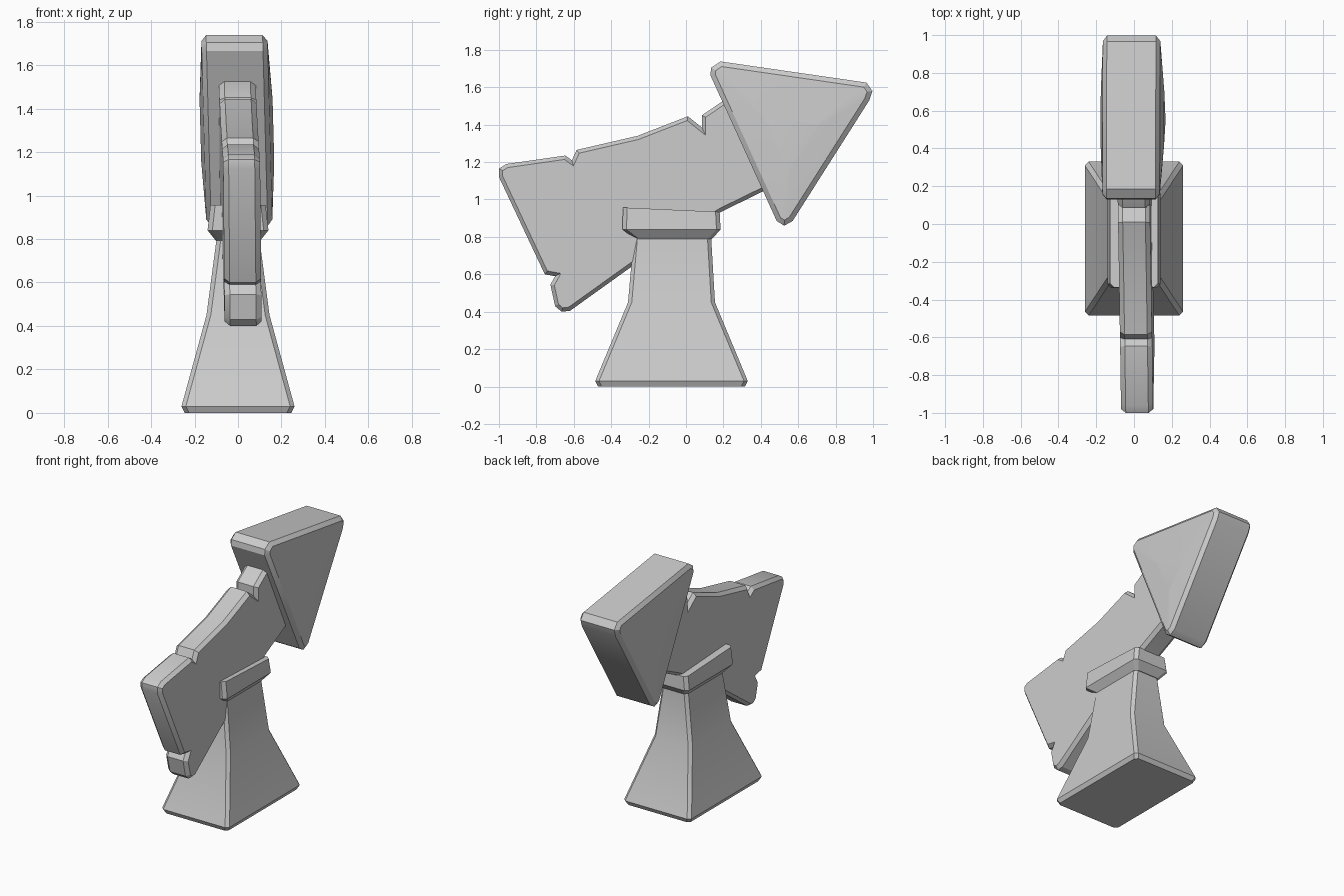
import bpy, bmesh
from mathutils import Vector

if "Cube" in bpy.data.objects:
    bpy.data.objects.remove(bpy.data.objects["Cube"])


def finish(bm, name):
    bmesh.ops.recalc_face_normals(bm, faces=bm.faces)
    mesh = bpy.data.meshes.new(name)
    bm.to_mesh(mesh)
    bm.free()
    obj = bpy.data.objects.new(name, mesh)
    bpy.context.collection.objects.link(obj)
    bpy.ops.object.select_all(action='DESELECT')
    obj.select_set(True)
    bpy.context.view_layer.objects.active = obj
    bpy.ops.object.shade_smooth_by_angle(angle=0.5)
    return obj


def loft(name, sections, chamfer, tilt=0.0):
    """Stack of corner-chamfered rectangles: (z, half x, y min, y max)."""
    bm = bmesh.new()
    rings = []
    for z, hx, y0, y1 in sections:
        c = chamfer
        pts = [(-hx + c, y0), (hx - c, y0), (hx, y0 + c), (hx, y1 - c),
               (hx - c, y1), (-hx + c, y1), (-hx, y1 - c), (-hx, y0 + c)]
        top = z == sections[-1][0]
        rings.append([bm.verts.new((x, y, z - (tilt * y if top else 0))) for x, y in pts])
    for a, b in zip(rings, rings[1:]):
        for i in range(8):
            j = (i + 1) % 8
            bm.faces.new((a[i], a[j], b[j], b[i]))
    bm.faces.new(rings[0][::-1])
    bm.faces.new(rings[-1])
    return finish(bm, name)


def slab(name, profile, half, inset, depth, lean, dome=0.0):
    """Y-Z outline given thickness in x, bevelled rims, optional domed faces."""
    bm = bmesh.new()
    sides = [[bm.verts.new((s * half, y, z)) for y, z in profile] for s in (-1, 1)]
    caps = [bm.faces.new(v) for v in sides]
    n = len(profile)
    for i in range(n):
        j = (i + 1) % n
        bm.faces.new((sides[0][i], sides[0][j], sides[1][j], sides[1][i]))
    bmesh.ops.recalc_face_normals(bm, faces=bm.faces)
    for cap in caps:
        bmesh.ops.inset_region(bm, faces=[cap], thickness=inset, depth=depth,
                               use_even_offset=True)
        if dome:
            face = bmesh.ops.extrude_discrete_faces(bm, faces=[cap])['faces'][0]
            mid = face.calc_center_bounds()
            out = Vector((dome if mid.x > 0 else -dome, 0, 0))
            for v in face.verts:
                v.co = mid + (v.co - mid) * 0.35 + out
    # slight crooked lean of the board
    a, b, c = lean
    for v in bm.verts:
        v.co.x += a + b * v.co.y + c * v.co.z
    return finish(bm, name)


# Flared pedestal
loft("pedestal", [(0.0, 0.245, -0.47, 0.315), (0.03, 0.26, -0.485, 0.33),
                  (0.45, 0.145, -0.31, 0.155), (0.79, 0.10, -0.28, 0.135),
                  (0.86, 0.095, -0.27, 0.13)], 0.02)

# Collar gripping the board
loft("collar", [(0.79, 0.10, -0.275, 0.14), (0.84, 0.14, -0.34, 0.185),
                (0.942, 0.127, -0.337, 0.18)], 0.022, tilt=0.045)

# Notched wooden arrow shaft
slab("arrow_shaft", [
    (-1.0, 1.165), (-0.96, 1.19), (-0.645, 1.235), (-0.61, 1.21), (-0.585, 1.265),
    (-0.26, 1.34), (0.01, 1.445), (0.085, 1.385), (0.085, 1.45), (0.195, 1.525),
    (0.32, 1.56), (0.52, 1.09), (0.415, 1.045), (0.19, 0.935), (-0.285, 0.645),
    (-0.62, 0.405), (-0.665, 0.40), (-0.70, 0.43), (-0.725, 0.545), (-0.70, 0.59),
    (-0.755, 0.60), (-1.0, 1.12)], 0.06, 0.02, 0.025, (0.022, -0.012, -0.015))

# Triangular arrow head
slab("arrow_head", [
    (0.13, 1.665), (0.135, 1.705), (0.185, 1.738), (0.965, 1.625), (0.997, 1.58),
    (0.98, 1.53), (0.57, 0.885), (0.525, 0.86), (0.485, 0.885)],
    0.13, 0.026, 0.022, (0.03, 0.0, -0.027), dome=0.016)
